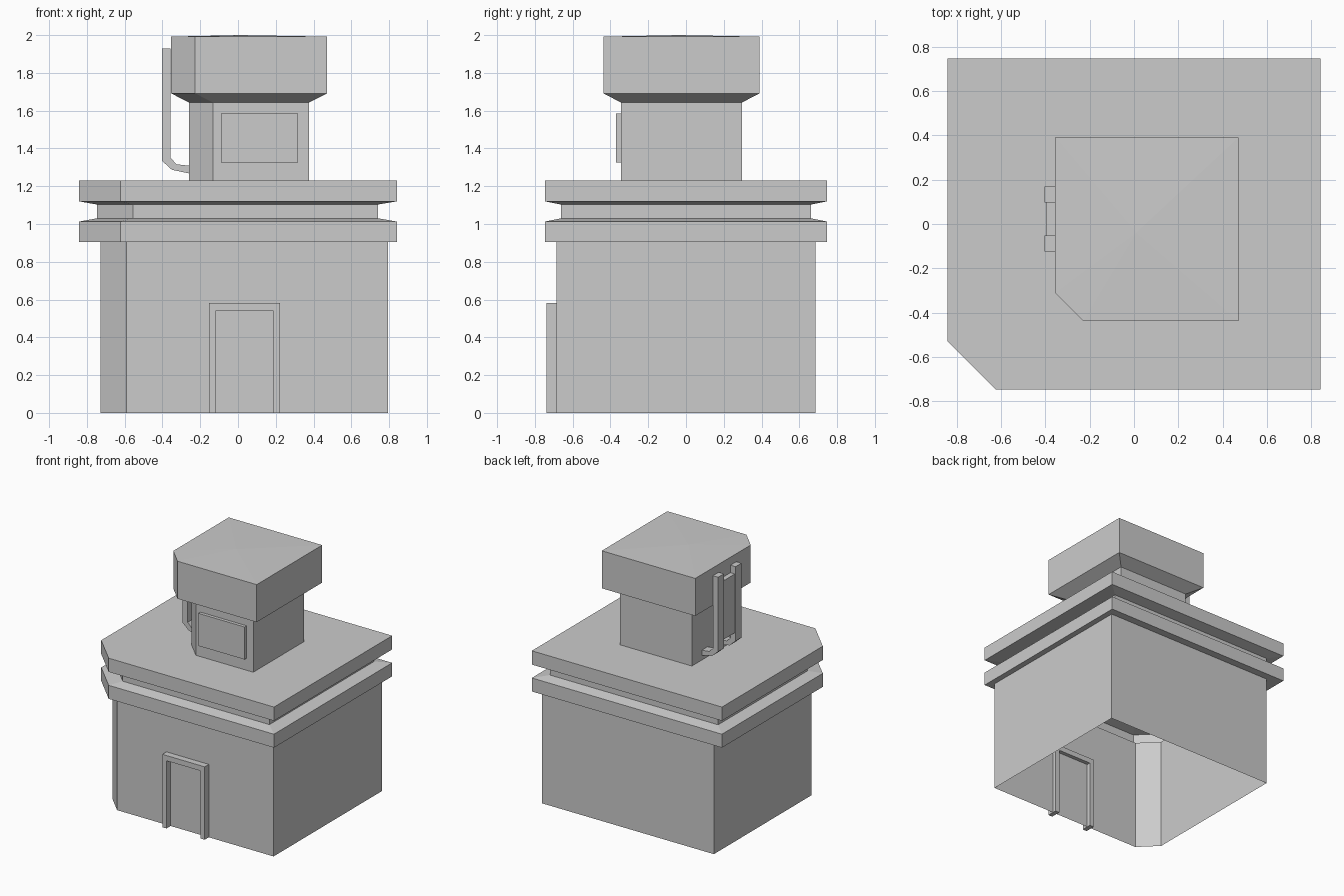
import bpy, bmesh

if "Cube" in bpy.data.objects:
    bpy.data.objects.remove(bpy.data.objects["Cube"])


def finish(name, bm):
    mesh = bpy.data.meshes.new(name)
    bm.to_mesh(mesh)
    bm.free()
    obj = bpy.data.objects.new(name, mesh)
    bpy.context.collection.objects.link(obj)
    return obj


def ring(bm, z, x0, x1, y0, y1, cut):
    """Rectangle with its front left corner cut off."""
    pts = [(x0 + cut, y0), (x1, y0), (x1, y1), (x0, y1), (x0, y0 + cut)]
    return [bm.verts.new((x, y, z)) for x, y in pts]


def shell(name, rows, apex=None):
    """Open shell through stacked rings, optionally closed by a shallow peak."""
    bm = bmesh.new()
    rings = [ring(bm, *row) for row in rows]
    for a, b in zip(rings, rings[1:]):
        for i in range(5):
            j = (i + 1) % 5
            bm.faces.new((a[i], a[j], b[j], b[i]))
    if apex:
        top = bm.verts.new(apex)
        for i in range(5):
            bm.faces.new((rings[-1][i], rings[-1][(i + 1) % 5], top))
    return finish(name, bm)


def prism(name, profile, y0, y1):
    """Front view (x, z) profile extruded along y."""
    bm = bmesh.new()
    face = bm.faces.new([bm.verts.new((x, y0, z)) for x, z in profile])
    new = bmesh.ops.extrude_face_region(bm, geom=[face])["geom"]
    bmesh.ops.translate(bm, vec=(0, y1 - y0, 0),
                        verts=[v for v in new if isinstance(v, bmesh.types.BMVert)])
    bmesh.ops.recalc_face_normals(bm, faces=bm.faces)
    return finish(name, bm)


def rect(x0, x1, z0, z1):
    return [(x0, z0), (x1, z0), (x1, z1), (x0, z1)]


# Ring footprints: x0, x1, y0, y1, corner cut
WALL = (-0.727, 0.795, -0.686, 0.686, 0.138)
CORNICE = (-0.841, 0.841, -0.747, 0.747, 0.22)
RECESS = (-0.747, 0.741, -0.661, 0.661, 0.19)
NECK = (-0.259, 0.376, -0.344, 0.296, 0.127)
HEAD = (-0.355, 0.472, -0.438, 0.39, 0.127)

# Walls with double cornice and flat roof
shell("building_walls", [
    (0, *WALL), (0.905, *WALL),
    (0.905, *CORNICE), (1.013, *CORNICE),
    (1.03, *RECESS), (1.103, *RECESS),
    (1.12, *CORNICE), (1.23, *CORNICE), (1.23, *NECK)])

# Rooftop tower with overhanging head
shell("roof_tower", [
    (1.23, *NECK), (1.643, *NECK), (1.692, *HEAD), (1.992, *HEAD)],
    apex=(0.01, -0.04, 2.0))

# Door surround
prism("door_frame", [
    (-0.153, 0), (-0.116, 0), (-0.116, 0.541), (0.185, 0.541),
    (0.185, 0), (0.222, 0), (0.222, 0.583), (-0.153, 0.583)], -0.738, -0.655)

# Window panel on the tower
prism("tower_window", rect(-0.09, 0.317, 1.326, 1.586), -0.37, -0.335)

# Side bracket: two bent rails holding a plate
rail = [(-0.403, 1.93), (-0.403, 1.335), (-0.35, 1.287), (-0.255, 1.267),
        (-0.255, 1.308), (-0.325, 1.316), (-0.357, 1.35), (-0.357, 1.93)]
for name, y0, y1 in (("back_rail", 0.097, 0.17), ("front_rail", -0.125, -0.052)):
    prism(name, rail, y0, y1)
prism("rail_plate", rect(-0.396, -0.357, 1.4, 1.87), -0.055, 0.1)
